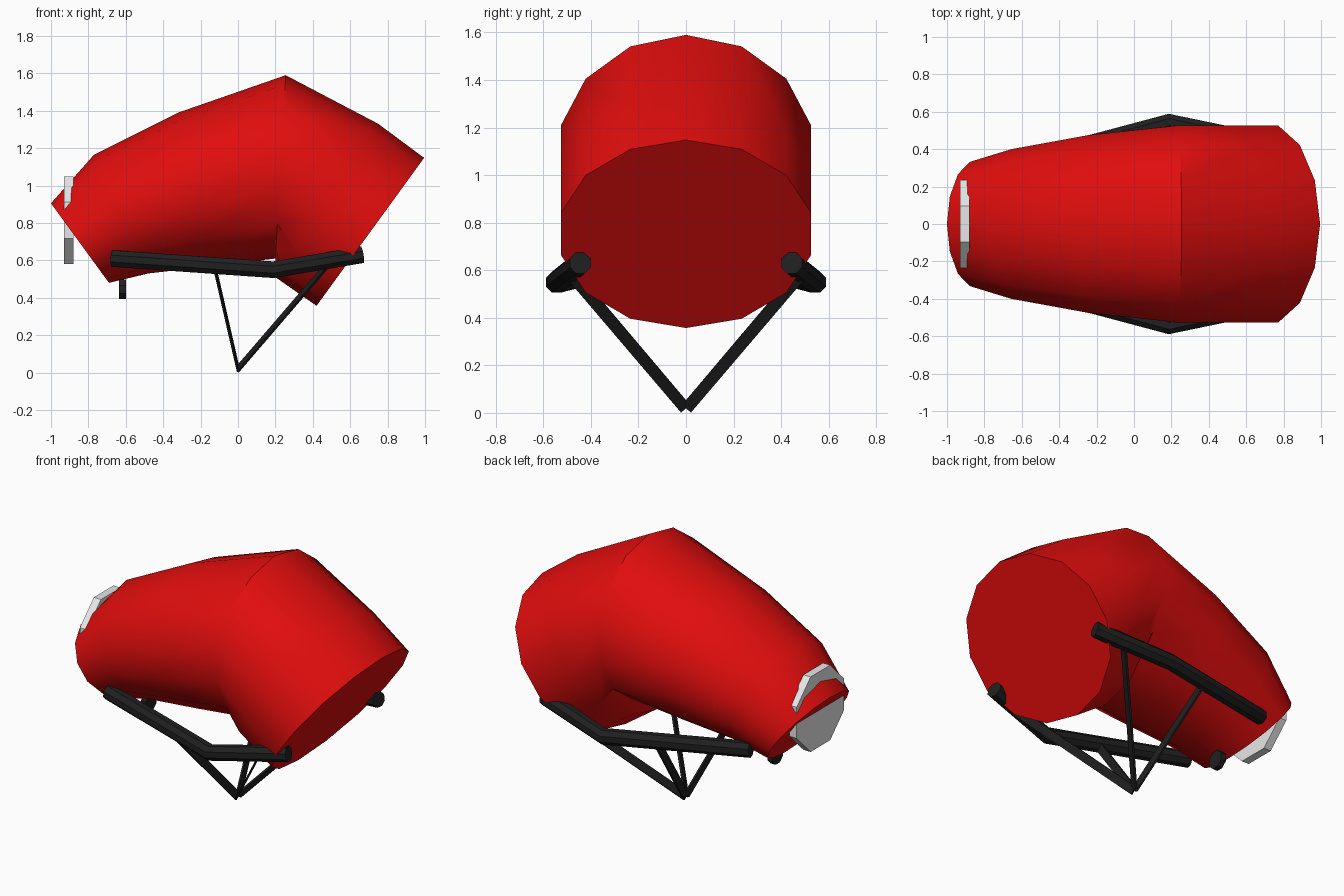
import bpy
import bmesh
from math import cos, sin, pi, radians
from mathutils import Vector

cube = bpy.data.objects.get("Cube")
if cube:
    bpy.data.objects.remove(cube)


def material(name, color):
    mat = bpy.data.materials.new(name)
    mat.use_nodes = True
    mat.diffuse_color = (*color, 1)
    mat.node_tree.nodes["Principled BSDF"].inputs["Base Color"].default_value = (*color, 1)
    return mat


RED = material("red", (0.75, 0.004, 0.004))
BLACK = material("black", (0.014, 0.014, 0.014))
WHITE = material("light grey", (0.8, 0.8, 0.8))


def loft(name, rings, mat):
    """Skin a list of equal-sized point rings and close both ends."""
    bm = bmesh.new()
    loops = [[bm.verts.new(p) for p in ring] for ring in rings]
    n = len(loops[0])
    for a, b in zip(loops, loops[1:]):
        for i in range(n):
            j = (i + 1) % n
            bm.faces.new((a[i], a[j], b[j], b[i]))
    bm.faces.new(loops[0])
    bm.faces.new(loops[-1])
    bmesh.ops.recalc_face_normals(bm, faces=bm.faces)
    mesh = bpy.data.meshes.new(name)
    bm.to_mesh(mesh)
    bm.free()
    obj = bpy.data.objects.new(name, mesh)
    bpy.context.collection.objects.link(obj)
    mesh.materials.append(mat)
    bpy.ops.object.select_all(action='DESELECT')
    obj.select_set(True)
    bpy.context.view_layer.objects.active = obj
    bpy.ops.object.shade_smooth_by_angle(angle=radians(30))
    return obj


def ring(center, u, v, sides, turn=0.0):
    """Ellipse of points around center with half axes u and v."""
    angles = [2 * pi * (i + turn) / sides for i in range(sides)]
    return [Vector(center) + Vector(u) * cos(t) + Vector(v) * sin(t) for t in angles]


# Bent tubular body: top x, top z, bottom x, bottom z, half width
sections = [
    (-1.0, 0.905, -0.69, 0.48, 0.34),
    (-0.77, 1.165, -0.48, 0.53, 0.41),
    (-0.32, 1.39, -0.13, 0.57, 0.487),
    (0.255, 1.59, 0.20, 0.61, 0.54),
    (0.75, 1.33, 0.20, 0.51, 0.54),
    (0.995, 1.148, 0.42, 0.357, 0.54),
]
body = []
for tx, tz, bx, bz, w in sections:
    top, bottom = Vector((tx, 0, tz)), Vector((bx, 0, bz))
    body.append(ring((top + bottom) / 2, (top - bottom) / 2, (0, w, 0), 14))
loft("body", body, RED)


# Octagonal discs at the narrow end
def disc(name, x0, x1, z, r, mat):
    loft(name, [ring((x, 0, z), (0, r, 0), (0, 0, r), 8, 0.5) for x in (x0, x1)], mat)


disc("end_disc", -0.93, -0.88, 0.815, 0.254, WHITE)
disc("small_peg", -0.635, -0.60, 0.445, 0.057, BLACK)


# Flat strap between two points, broad across the yz plane
def strap(name, start, end, width, thick):
    start, end = Vector(start), Vector(end)
    d = (end - start).normalized()
    w = d.cross(Vector((1, 0, 0))).normalized()
    t = d.cross(w) * thick / 2
    w = w * width / 2
    loft(name, [[p + w + t, p - w + t, p - w - t, p + w - t] for p in (start, end)], BLACK)


# Side rails and support straps, mirrored in y
for side, s in (("front", -1), ("back", 1)):
    path = [(-0.67, 0.315 * s, 0.61), (0.19, 0.545 * s, 0.55), (0.662, 0.445 * s, 0.63)]
    rail = []
    for i, p in enumerate(path):
        d = Vector(path[min(i + 1, 2)]) - Vector(path[max(i - 1, 0)])
        u = d.cross(Vector((0, 0, 1))).normalized()
        v = u.cross(d).normalized()
        rail.append(ring(p, u * 0.048, v * 0.048, 8, 0.5))
    loft(side + "_rail", rail, BLACK)
    foot = (0, 0.004 * s, 0.02)
    strap(side + "_strap_a", foot, (-0.125, 0.465 * s, 0.565), 0.05, 0.012)
    strap(side + "_strap_b", foot, (0.49, 0.49 * s, 0.59), 0.05, 0.012)
